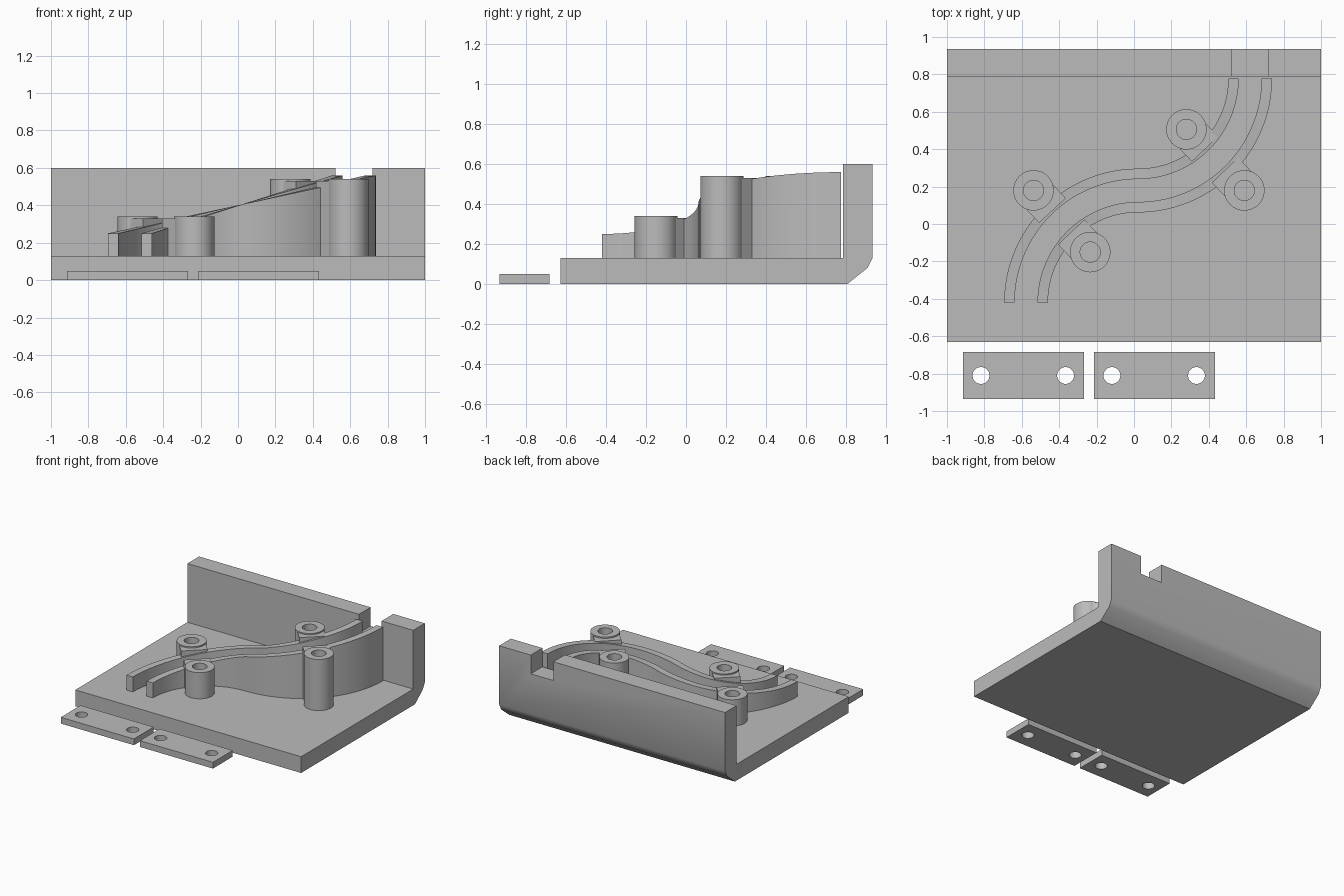
import bpy
import bmesh
from math import sin, cos, pi, radians
from mathutils import Matrix, Vector

cube = bpy.data.objects.get("Cube")
if cube:
    bpy.data.objects.remove(cube, do_unlink=True)

grey = bpy.data.materials.new("plain grey")
grey.use_nodes = True
COLOR = (0.5, 0.5, 0.5, 1)
grey.diffuse_color = COLOR
grey.node_tree.nodes["Principled BSDF"].inputs["Base Color"].default_value = COLOR

FLOOR = 0.13


def finish(name, bm):
    bmesh.ops.recalc_face_normals(bm, faces=bm.faces)
    mesh = bpy.data.meshes.new(name)
    bm.to_mesh(mesh)
    bm.free()
    mesh.materials.append(grey)
    ob = bpy.data.objects.new(name, mesh)
    bpy.context.collection.objects.link(ob)
    return ob


def box(name, low, high, turn=0.0, origin=(0, 0, 0)):
    low, high = Vector(low), Vector(high)
    bm = bmesh.new()
    bmesh.ops.create_cube(bm, size=1)
    bmesh.ops.scale(bm, vec=high - low, verts=bm.verts)
    bmesh.ops.translate(bm, vec=(low + high) / 2, verts=bm.verts)
    bm.transform(Matrix.Translation(origin) @ Matrix.Rotation(turn, 4, "Z"))
    return finish(name, bm)


def cylinder(name, x, y, radius, z0, z1):
    bm = bmesh.new()
    bmesh.ops.create_cone(bm, cap_ends=True, segments=48, radius1=radius,
                          radius2=radius, depth=z1 - z0)
    bmesh.ops.translate(bm, vec=(x, y, (z0 + z1) / 2), verts=bm.verts)
    return finish(name, bm)


def cut(ob, cutter):
    mod = ob.modifiers.new("cut", "BOOLEAN")
    mod.operation = "DIFFERENCE"
    mod.solver = "EXACT"
    mod.object = cutter
    bpy.context.view_layer.objects.active = ob
    bpy.ops.object.modifier_apply(modifier=mod.name)


def smooth(ob):
    bpy.ops.object.select_all(action="DESELECT")
    ob.select_set(True)
    bpy.context.view_layer.objects.active = ob
    bpy.ops.object.shade_smooth_by_angle(angle=radians(30))


# Base plate and back wall: one side profile pushed across the width
profile = [(-0.63, 0), (0.81, 0), (0.91, 0.08), (0.935, 0.13),
           (0.935, 0.6), (0.788, 0.6), (0.788, FLOOR), (-0.63, FLOOR)]
bm = bmesh.new()
side = bm.faces.new([bm.verts.new((-1, y, z)) for y, z in profile])
pushed = bmesh.ops.extrude_face_region(bm, geom=[side])["geom"]
bmesh.ops.translate(bm, vec=(2, 0, 0),
                    verts=[v for v in pushed if isinstance(v, bmesh.types.BMVert)])
base = finish("base_and_back_wall", bm)
notch = box("notch_cutter", (0.52, 0.7, 0.45), (0.72, 1, 0.7))
cut(base, notch)
bpy.data.objects.remove(notch, do_unlink=True)
smooth(base)

# S-shaped rails: two quarter arcs, rising towards the wall
FRONT, BACK = Vector((0.022, -0.42)), Vector((0.022, 0.778))
MID_Z, RISE = 0.405, 0.155


def rail_point(offset, angle):
    # offset is measured to the left of the path centre line
    if angle <= pi / 2:
        r = 0.599 + offset
        x, y = FRONT.x - r * cos(angle), FRONT.y + r * sin(angle)
    else:
        r = 0.599 - offset
        x, y = BACK.x - r * cos(angle), BACK.y - r * sin(angle)
    return x, y, MID_Z - RISE * cos(angle)


def rail(name, inner, outer, steps=64):
    bm = bmesh.new()
    rings = []
    for i in range(steps + 1):
        a, b = (rail_point(o, pi * i / steps) for o in (inner, outer))
        corners = [(*a[:2], FLOOR), a, b, (*b[:2], FLOOR)]
        rings.append([bm.verts.new(c) for c in corners])
    for p, q in zip(rings, rings[1:]):
        for k in range(4):
            n = (k + 1) % 4
            bm.faces.new((p[k], p[n], q[n], q[k]))
    bm.faces.new(rings[0])
    bm.faces.new(rings[-1])
    smooth(finish(name, bm))


rail("left_hand_rail", 0.061, 0.117)
rail("right_hand_rail", -0.117, -0.061)

# Screw bosses, each tied to its rail by a straight rib
for name, arc, turn, dist, rib_end, top in (
        ("front_outer", FRONT, 133, 0.82, 0.672, 0.34),
        ("front_inner", FRONT, 133.5, 0.372, 0.52, 0.34),
        ("back_outer", BACK, -46.5, 0.825, 0.675, 0.54),
        ("back_inner", BACK, -46.5, 0.375, 0.52, 0.54)):
    turn = radians(turn)
    x, y = arc.x + dist * cos(turn), arc.y + dist * sin(turn)
    boss = cylinder(name + "_boss", x, y, 0.108, FLOOR, top)
    rib = box(name + "_rib", (min(dist, rib_end), -0.097, FLOOR),
              (max(dist, rib_end), 0.097, top - 0.01), turn, (arc.x, arc.y, 0))
    hole = cylinder("hole_cutter", x, y, 0.054, FLOOR - 0.05, top + 0.1)
    cut(boss, hole)
    cut(rib, hole)
    bpy.data.objects.remove(hole, do_unlink=True)
    smooth(boss)
    smooth(rib)

# Loose strips with two screw holes each
for name, left in (("right_strip", -0.915), ("left_strip", -0.215)):
    strip = box(name, (left, -0.935, 0), (left + 0.648, -0.685, 0.05))
    for dx in (0.097, 0.549):
        hole = cylinder("hole_cutter", left + dx, -0.81, 0.045, -0.1, 0.2)
        cut(strip, hole)
        bpy.data.objects.remove(hole, do_unlink=True)
    smooth(strip)
